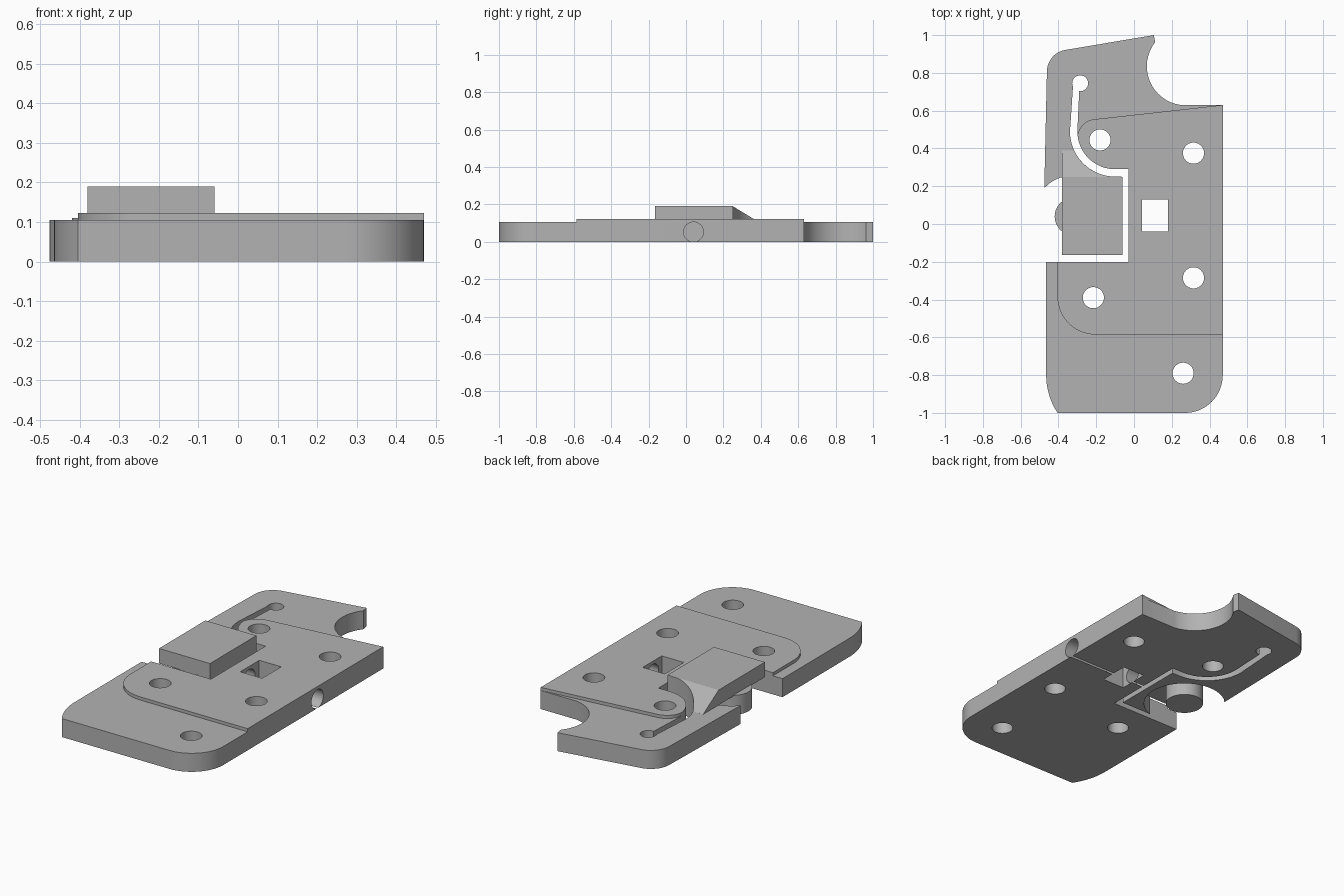
import bpy
import bmesh
from math import cos, sin, radians, pi
from mathutils import Matrix

cube = bpy.data.objects.get("Cube")
if cube:
    bpy.data.objects.remove(cube, do_unlink=True)

grey = bpy.data.materials.new("plain_grey")
grey.use_nodes = True
grey.diffuse_color = (0.45, 0.45, 0.45, 1)
grey.node_tree.nodes["Principled BSDF"].inputs["Base Color"].default_value = (0.45, 0.45, 0.45, 1)

PLATE, PAD, TOP = 0.105, 0.123, 0.19


def arc(cx, cy, r, start, end, steps=16):
    """Points along an arc, angles in degrees."""
    angles = [radians(start + (end - start) * i / steps) for i in range(steps + 1)]
    return [(cx + r * cos(a), cy + r * sin(a)) for a in angles]


def finish(bm, name):
    bmesh.ops.recalc_face_normals(bm, faces=bm.faces)
    mesh = bpy.data.meshes.new(name)
    bm.to_mesh(mesh)
    bm.free()
    mesh.materials.append(grey)
    obj = bpy.data.objects.new(name, mesh)
    bpy.context.collection.objects.link(obj)
    return obj


def prism(name, outline, low, top):
    """Extrude an outline from low to top; top is a function of y."""
    bm = bmesh.new()
    under = [bm.verts.new((x, y, low)) for x, y in outline]
    over = [bm.verts.new((x, y, top(y))) for x, y in outline]
    bm.faces.new(under)
    bm.faces.new(over)
    for i in range(len(outline)):
        j = (i + 1) % len(outline)
        bm.faces.new((under[i], under[j], over[j], over[i]))
    return finish(bm, name)


def cylinder(name, r, depth, matrix):
    bm = bmesh.new()
    bmesh.ops.create_cone(bm, cap_ends=True, segments=40, radius1=r, radius2=r,
                          depth=depth, matrix=matrix)
    return finish(bm, name)


def rectangle(x0, y0, x1, y1):
    return [(x0, y0), (x1, y0), (x1, y1), (x0, y1)]


# Base plate with the spring arm, freed by a slot, as one outline
slot_inner = arc(-0.1, 0.49, 0.2, 180, 270)
outline = [(-0.465, -0.2)]
outline += arc(-0.102, -0.8, 0.363, 180, 213.4, 8)          # clipped front corner
outline += arc(0.27, -0.8, 0.2, 270, 360)                   # round front corner
outline += [(0.47, 0.63)]
outline += arc(0.275, 0.835, 0.207, 262, 142)               # rear bite
outline += [(0.105, 1.0)]
outline += arc(-0.345, 0.807, 0.116, 99, 180, 10)           # round rear corner
outline += [(-0.475, 0.19)]
outline += arc(-0.32, 0.04, 0.217, 136, -71, 32)            # clearance round the button
outline += [(-0.06, -0.165), (-0.06, 0.25)]
outline += arc(-0.1, 0.49, 0.239, 270, 180)                 # slot, outer wall
outline += arc(-0.285, 0.745, 0.042, 205, -97, 24)          # slot end hole
outline += slot_inner
outline += [(-0.03, 0.29), (-0.03, -0.2)]
base = prism("base_plate", outline, 0, lambda y: PLATE)

# Raised pad
outline = [(-0.405, -0.2)]
outline += arc(-0.205, -0.385, 0.2, 180, 270)
outline += [(0.47, -0.585), (0.47, 0.63)]
outline += arc(-0.2, 0.455, 0.1, 97, 170, 10)
outline += arc(-0.1, 0.49, 0.2, 190, 270)
outline += [(-0.03, 0.29), (-0.03, -0.2)]
pad = prism("raised_pad", outline, PLATE, lambda y: PAD)

# Thumb block, its ramp and the button underneath
block = prism("thumb_block", rectangle(-0.38, -0.165, -0.06, 0.25), PLATE, lambda y: TOP)
slope = (TOP - PLATE) / 0.14
ramp = prism("block_ramp",
             [(-0.38, 0.25), (-0.06, 0.25)] + arc(-0.1, 0.49, 0.239, 270, 205) + [(-0.38, 0.39)],
             PLATE - 0.002, lambda y: TOP - slope * (y - 0.25))
button = cylinder("round_button", 0.1, 0.11, Matrix.Translation((-0.32, 0.04, 0.055)))

# Cutters: screw holes, square window, cross hole from the side
cutters = [cylinder("screw_cutter", 0.056, 1, Matrix.Translation((x, y, 0)))
           for x, y in ((-0.18, 0.445), (0.315, 0.375), (0.315, -0.285),
                        (-0.215, -0.39), (0.26, -0.79))]
cutters.append(prism("window_cutter", rectangle(0.042, -0.04, 0.18, 0.13), -0.5, lambda y: 0.5))
cutters.append(cylinder("cross_cutter", 0.053, 0.55,
                        Matrix.Translation((0.23, 0.04, 0.0525)) @ Matrix.Rotation(pi / 2, 4, "Y")))

for target in (base, pad):
    bpy.context.view_layer.objects.active = target
    for cutter in cutters:
        if target == pad and cutter.name.startswith("cross"):
            continue
        mod = target.modifiers.new("cut", "BOOLEAN")
        mod.operation = "DIFFERENCE"
        mod.solver = "EXACT"
        mod.object = cutter
        bpy.ops.object.modifier_apply(modifier=mod.name)
for cutter in cutters:
    bpy.data.objects.remove(cutter, do_unlink=True)

# Smooth the curved walls, keep the edges sharp
bpy.ops.object.select_all(action="DESELECT")
for obj in (base, pad, block, ramp, button):
    obj.select_set(True)
bpy.context.view_layer.objects.active = base
bpy.ops.object.shade_smooth_by_angle(angle=radians(30))
